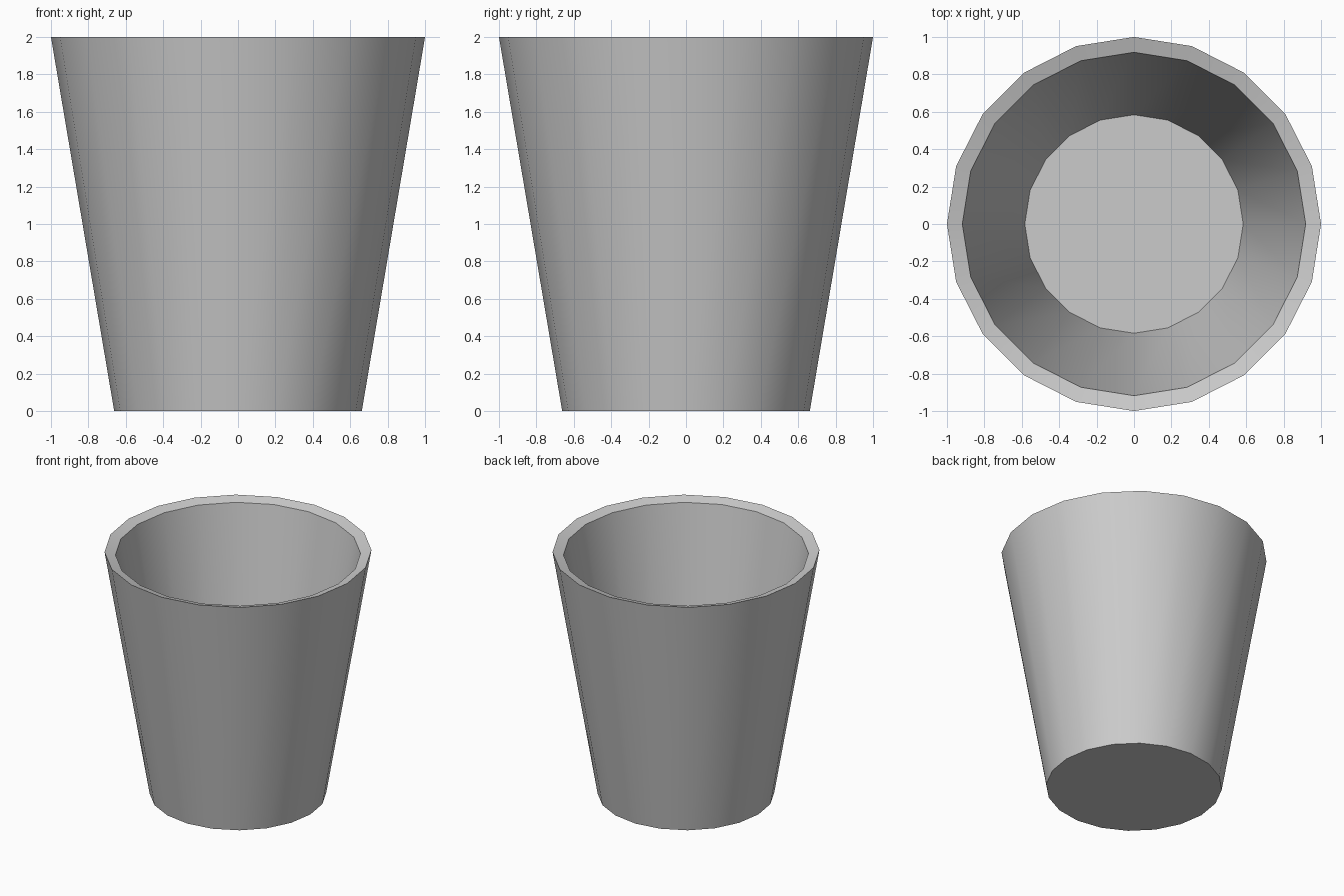
import bpy, bmesh
from math import cos, sin, pi, radians

if "Cube" in bpy.data.objects:
    bpy.data.objects.remove(bpy.data.objects["Cube"])

SIDES = 20
# profile (radius, height): outer base, outer rim, inner rim, inner floor
PROFILE = [(0.662, 0.0), (1.0, 2.0), (0.918, 1.975), (0.584, 0.08)]

bm = bmesh.new()
rings = [[bm.verts.new((r * cos(2 * pi * i / SIDES), r * sin(2 * pi * i / SIDES), z))
          for i in range(SIDES)] for r, z in PROFILE]

# outer wall, rim and inner wall
for a, b in zip(rings, rings[1:]):
    for i in range(SIDES):
        j = (i + 1) % SIDES
        bm.faces.new((a[i], a[j], b[j], b[i]))

# underside and inner floor
bm.faces.new(rings[0][::-1])
bm.faces.new(rings[-1])
bmesh.ops.recalc_face_normals(bm, faces=bm.faces[:])

mesh = bpy.data.meshes.new("cup")
bm.to_mesh(mesh)
bm.free()
cup = bpy.data.objects.new("cup", mesh)
bpy.context.collection.objects.link(cup)

# smooth walls with crisp rim and base edges
bpy.context.view_layer.objects.active = cup
cup.select_set(True)
bpy.ops.object.shade_smooth_by_angle(angle=radians(30))
